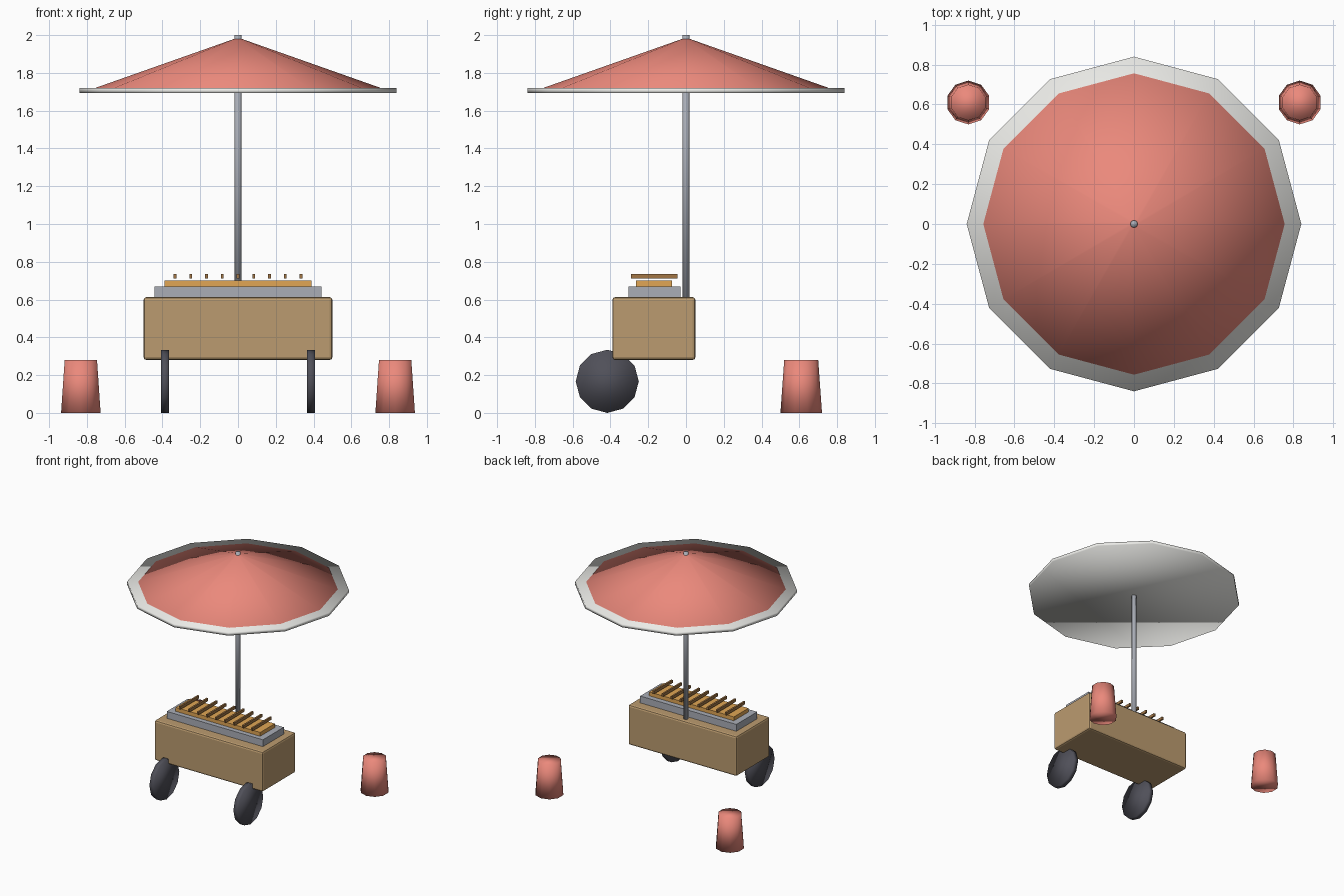
import bpy
import math

if "Cube" in bpy.data.objects:
    bpy.data.objects.remove(bpy.data.objects["Cube"])


def material(name, rgb):
    m = bpy.data.materials.new(name)
    m.diffuse_color = (*rgb, 1)
    m.use_nodes = True
    m.node_tree.nodes["Principled BSDF"].inputs["Base Color"].default_value = m.diffuse_color
    return m


red = material("red", (0.83, 0.25, 0.2))
wood = material("wood", (0.5, 0.33, 0.16))
orange = material("orange", (0.75, 0.38, 0.09))
brown = material("brown", (0.36, 0.18, 0.06))
dark = material("dark", (0.08, 0.08, 0.1))
steel = material("steel", (0.4, 0.42, 0.47))
white = material("white", (0.85, 0.85, 0.82))


def finish(name, mat, smooth=False):
    ob = bpy.context.object
    ob.name = name
    ob.data.materials.append(mat)
    if smooth:
        bpy.ops.object.shade_smooth()
    return ob


def box(name, lo, hi, mat, bevel=0):
    bpy.ops.mesh.primitive_cube_add(size=1, location=[(a + b) / 2 for a, b in zip(lo, hi)])
    bpy.context.object.scale = [b - a for a, b in zip(lo, hi)]
    bpy.ops.object.transform_apply(location=False, rotation=False, scale=True)
    ob = finish(name, mat)
    if bevel:
        mod = ob.modifiers.new("bevel", 'BEVEL')
        mod.width = bevel
        mod.segments = 2
    return ob


def frustum(name, x, y, z0, z1, r0, r1, sides, mat, rot=(0, 0, 0)):
    bpy.ops.mesh.primitive_cone_add(vertices=sides, radius1=r0, radius2=r1, depth=z1 - z0,
                                    location=(x, y, (z0 + z1) / 2), rotation=rot)
    return finish(name, mat, True)


# Cart body, grill tray, food bed
box("cart_body", (-0.5, -0.39, 0.28), (0.5, 0.05, 0.613), wood, 0.015)
box("grill_tray", (-0.443, -0.305, 0.605), (0.443, -0.03, 0.67), steel)
box("ember_bed", (-0.39, -0.265, 0.665), (0.39, -0.073, 0.702), orange)

# Row of skewers above the bed
for i in range(9):
    x = (i - 4) * 0.0833
    box(f"skewer_{i + 1}", (x - 0.007, -0.292, 0.711), (x + 0.007, -0.045, 0.735), brown)

# Wheels and stools on both sides
for side, s in (("left", -1), ("right", 1)):
    bpy.ops.mesh.primitive_cylinder_add(vertices=12, radius=0.167, depth=0.042,
                                        location=(s * 0.387, -0.417, 0.167),
                                        rotation=(0, math.pi / 2, 0))
    finish(f"{side}_wheel", dark, True)
    frustum(f"{side}_stool", s * 0.832, 0.61, 0, 0.28, 0.11, 0.09, 10, red)

# Parasol: pole, pale rim and canopy
frustum("parasol_pole", 0, 0, 0.6, 2.0, 0.019, 0.019, 8, steel)
frustum("parasol_rim", 0, 0, 1.693, 1.72, 0.84, 0.84, 12, white)
canopy = frustum("parasol_canopy", 0, 0, 1.71, 1.98, 0.785, 0.02, 12, red)
mod = canopy.modifiers.new("bevel", 'BEVEL')
mod.width = 0.01
mod.segments = 1
